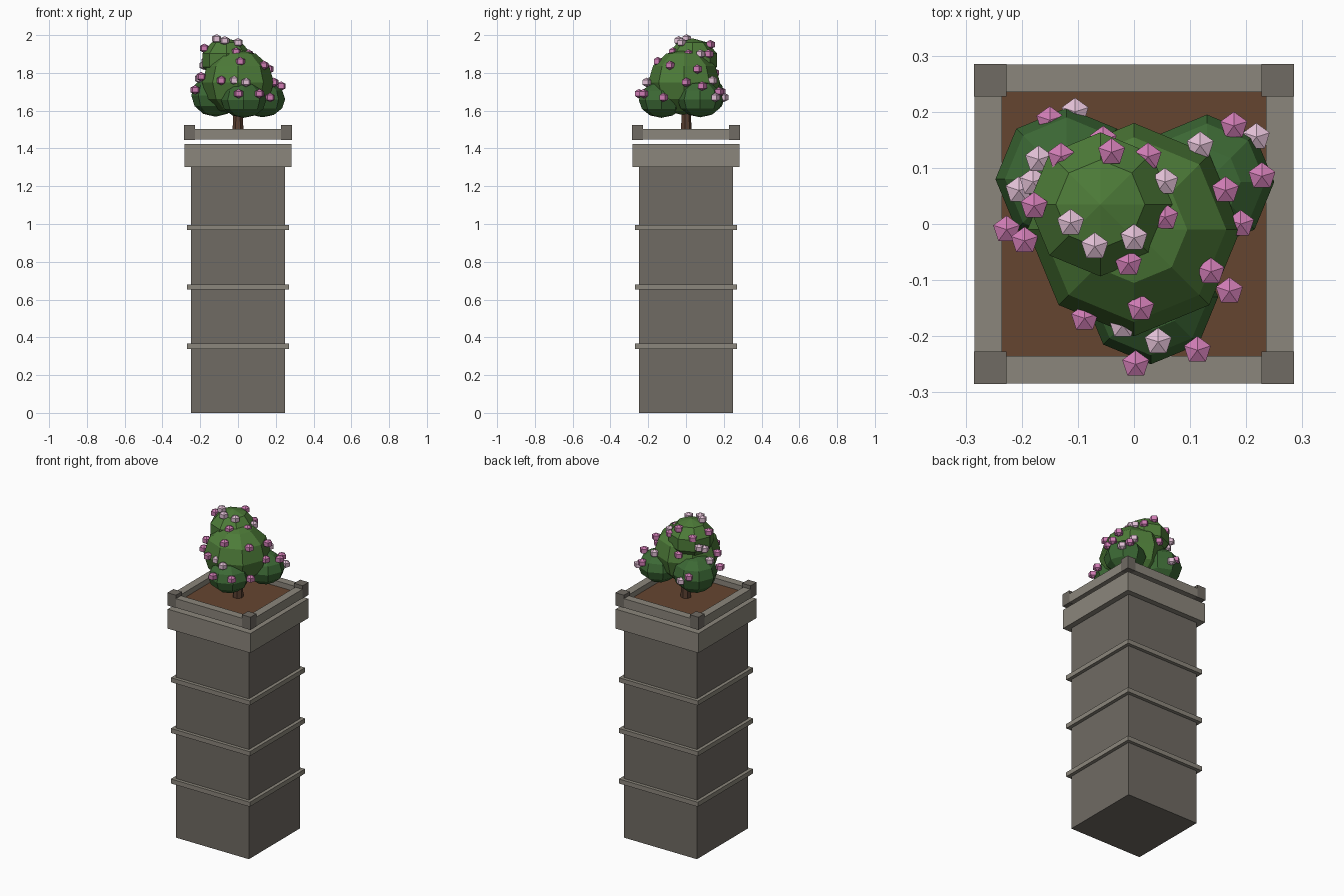
import bpy, bmesh
from mathutils import Matrix

if "Cube" in bpy.data.objects:
    bpy.data.objects.remove(bpy.data.objects["Cube"])


def material(name, rgb):
    m = bpy.data.materials.new(name)
    m.diffuse_color = (*rgb, 1)
    m.use_nodes = True
    m.node_tree.nodes["Principled BSDF"].inputs["Base Color"].default_value = m.diffuse_color
    return m


STONE = material("stone", (0.16, 0.145, 0.125))
TRIM = material("trim_stone", (0.26, 0.24, 0.20))
SOIL = material("soil", (0.13, 0.06, 0.03))
BARK = material("bark", (0.10, 0.05, 0.03))
LEAF = material("leaf", (0.075, 0.20, 0.04))
LEAF_DARK = material("leaf_dark", (0.045, 0.14, 0.035))
PINK = material("pink_petal", (0.62, 0.20, 0.45))
PALE = material("pale_petal", (0.75, 0.52, 0.66))


def finish(name, bm, mat):
    mesh = bpy.data.meshes.new(name)
    bm.to_mesh(mesh)
    bm.free()
    mesh.materials.append(mat)
    obj = bpy.data.objects.new(name, mesh)
    bpy.context.collection.objects.link(obj)
    return obj


def box(name, x, y, z, mat):
    """Box from (min, max) ranges on each axis."""
    mid = [(a + b) / 2 for a, b in (x, y, z)]
    size = [b - a for a, b in (x, y, z)]
    bm = bmesh.new()
    bmesh.ops.create_cube(bm, size=1, matrix=Matrix.Translation(mid) @ Matrix.Diagonal((*size, 1)))
    return finish(name, bm, mat)


def slab(name, half, z0, z1, mat):
    return box(name, (-half, half), (-half, half), (z0, z1), mat)


def ball(name, centre, r, rz, segments, rings, mat):
    bm = bmesh.new()
    bmesh.ops.create_uvsphere(bm, u_segments=segments, v_segments=rings, radius=1,
                              matrix=Matrix.Translation(centre) @ Matrix.Diagonal((r, r, rz, 1)))
    return finish(name, bm, mat)


# Pillar shaft, bands and cap
slab("pillar_shaft", 0.25, 0, 1.302, STONE)
for i, z in enumerate((0.353, 0.667, 0.982)):
    slab(f"pillar_band_{i + 1}", 0.271, z - 0.014, z + 0.014, TRIM)
slab("pillar_cap", 0.284, 1.302, 1.423, TRIM)

# Planter rim, floating just above the cap, with corner posts
OUT, IN, POST = 0.284, 0.235, 0.227
for s, side in ((-1, "front"), (1, "back")):
    across = sorted((s * IN, s * OUT))
    box(f"rim_{side}", (-OUT, OUT), across, (1.447, 1.503), TRIM)
for s, side in ((-1, "left"), (1, "right")):
    across = sorted((s * IN, s * OUT))
    box(f"rim_{side}", across, (-IN, IN), (1.447, 1.503), TRIM)
    for t, end in ((-1, "front"), (1, "back")):
        box(f"corner_post_{end}_{side}", sorted((s * POST, s * (OUT + 0.001))),
            sorted((t * POST, t * (OUT + 0.001))), (1.446, 1.525), STONE)
slab("soil", 0.236, 1.45, 1.47, SOIL)

# Trunk
bm = bmesh.new()
bmesh.ops.create_cone(bm, cap_ends=True, segments=7, radius1=0.031, radius2=0.022,
                      depth=0.2, matrix=Matrix.Translation((0, 0, 1.565)))
finish("trunk", bm, BARK)

# Foliage clumps
ball("foliage_main", (0, -0.01, 1.75), 0.19, 0.175, 8, 6, LEAF)
ball("foliage_top", (-0.06, 0.035, 1.868), 0.135, 0.115, 8, 5, LEAF)
ball("foliage_left", (-0.12, 0.08, 1.68), 0.127, 0.112, 8, 6, LEAF_DARK)
ball("foliage_right", (0.13, 0.075, 1.66), 0.12, 0.095, 8, 6, LEAF_DARK)
ball("foliage_front", (0.03, -0.13, 1.657), 0.12, 0.095, 8, 6, LEAF_DARK)

# Blossoms
pink = [(-.15, .185, 1.70), (-.13, .12, 1.91), (-.04, .128, 1.95), (.025, .12, 1.90),
        (.055, .012, 1.90), (-.01, -.07, 1.91), (-.178, .032, 1.93), (-.227, -.01, 1.71),
        (-.195, -.03, 1.78), (.178, .175, 1.70), (.228, .085, 1.73), (.163, .06, 1.82),
        (.19, 0, 1.75), (.137, -.085, 1.84), (.17, -.12, 1.67), (.113, -.225, 1.69),
        (.012, -.15, 1.86), (.003, -.25, 1.69), (-.088, -.168, 1.76), (-.055, .15, 1.80)]
pale = [(-.105, .2, 1.67), (-.17, .115, 1.86), (.055, .075, 1.90), (0, -.025, 1.96),
        (-.07, -.04, 1.97), (-.113, .002, 1.98), (-.18, .075, 1.84), (-.205, .06, 1.77),
        (.218, .155, 1.67), (.118, .14, 1.76), (.043, -.21, 1.75), (-.02, -.18, 1.76)]
for label, mat, spots in (("pink", PINK, pink), ("pale", PALE, pale)):
    for i, spot in enumerate(spots):
        ball(f"{label}_blossom_{i + 1}", spot, 0.029, 0.025, 5, 3, mat)
